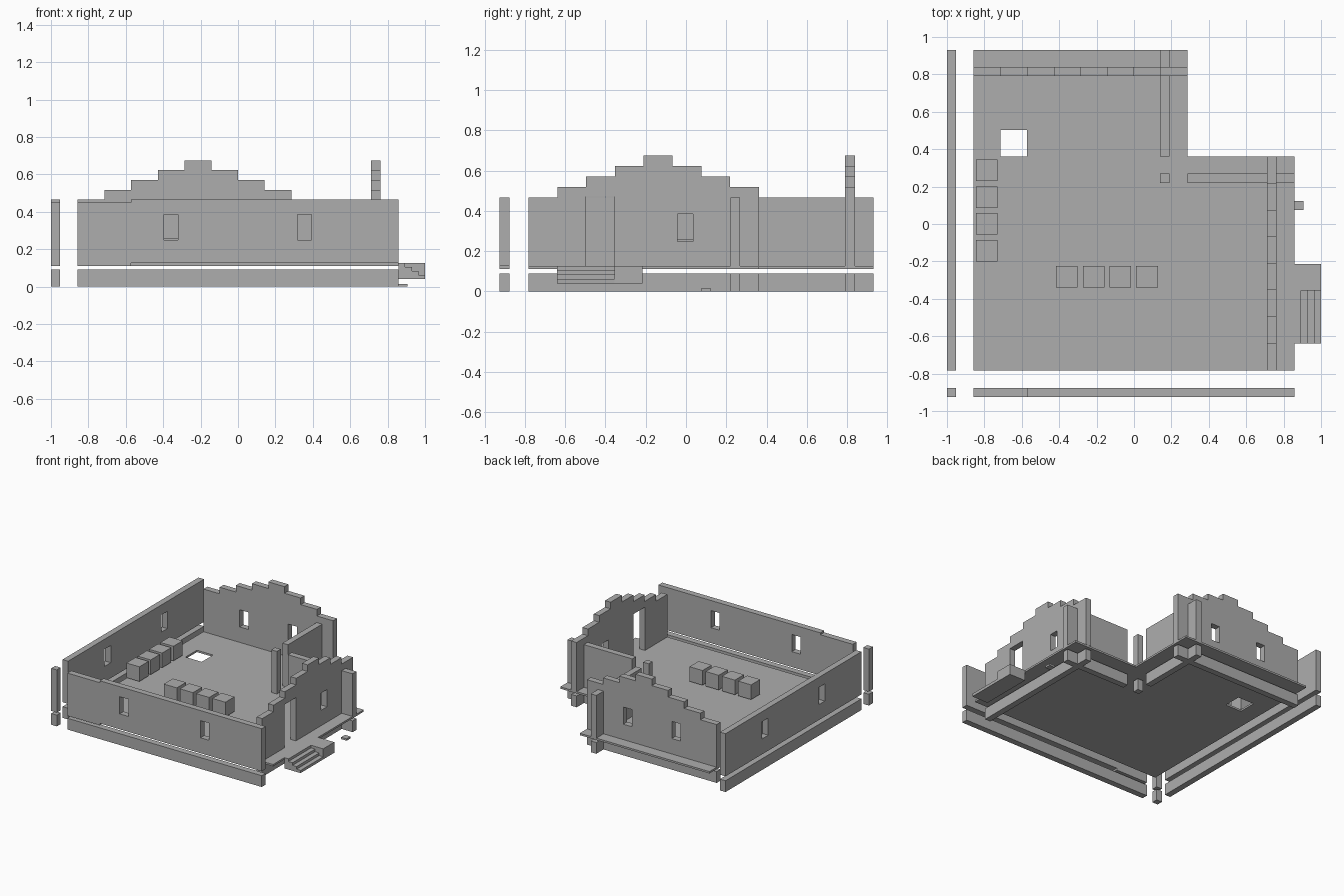
import bpy
import bmesh
from mathutils import Matrix, Vector

cube = bpy.data.objects.get("Cube")
if cube:
    bpy.data.objects.remove(cube, do_unlink=True)

GREY = (0.42, 0.42, 0.42, 1.0)
mat = bpy.data.materials.new("plain_grey")
mat.use_nodes = True
mat.diffuse_color = GREY
mat.node_tree.nodes["Principled BSDF"].inputs["Base Color"].default_value = GREY

X, Y, Z = Vector((1, 0, 0)), Vector((0, 1, 0)), Vector((0, 0, 1))
STEP = 0.143       # building module
T = 0.049          # wall thickness
BASE_TOP = 0.09
FLOOR = 0.11       # underside of floor
DECK = 0.125       # top of floor
TOP = 0.465        # wall height
RISE = 0.0525      # gable step height


def rect(u0, u1, v0, v1):
    return [(u0, v0), (u1, v0), (u1, v1), (u0, v1)]


def slab(name, outline, low, high, along, holes=()):
    """Extrude a flat outline with holes between low and high on one axis."""
    curve = bpy.data.curves.new(name, "CURVE")
    curve.dimensions = "2D"
    curve.fill_mode = "BOTH"
    curve.extrude = (high - low) / 2
    for loop in [outline, *holes]:
        spline = curve.splines.new("POLY")
        spline.points.add(len(loop) - 1)
        for point, (u, v) in zip(spline.points, loop):
            point.co = (u, v, 0, 1)
        spline.use_cyclic_u = True
    temp = bpy.data.objects.new(name + "_outline", curve)
    bpy.context.collection.objects.link(temp)
    bpy.context.view_layer.update()
    graph = bpy.context.evaluated_depsgraph_get()
    mesh = bpy.data.meshes.new_from_object(temp.evaluated_get(graph))
    bpy.data.objects.remove(temp, do_unlink=True)
    bpy.data.curves.remove(curve)

    # Stand the outline up in its own plane and weld the caps to the sides
    u, v, w = {"x": (Y, Z, X), "y": (X, Z, -Y), "z": (X, Y, Z)}[along]
    turn = Matrix((u, v, w)).transposed().to_4x4()
    shift = {"x": X, "y": Y, "z": Z}[along] * (low + high) / 2
    bm = bmesh.new()
    bm.from_mesh(mesh)
    bm.transform(Matrix.Translation(shift) @ turn)
    bmesh.ops.remove_doubles(bm, verts=bm.verts, dist=0.0001)
    bmesh.ops.recalc_face_normals(bm, faces=bm.faces)
    bm.to_mesh(mesh)
    bm.free()
    for face in mesh.polygons:
        face.use_smooth = False
    mesh.name = name
    mesh.materials.clear()
    mesh.materials.append(mat)
    obj = bpy.data.objects.new(name, mesh)
    bpy.context.collection.objects.link(obj)
    return obj


def box(name, x0, x1, y0, y1, z0, z1):
    return slab(name, rect(x0, x1, y0, y1), z0, z1, "z")


def window(centre):
    return rect(centre - 0.038, centre + 0.038, 0.248, 0.385)


def gable(start):
    """Stepped outline of eight modules, tallest at the fifth."""
    points = [(start, DECK)]
    for i, level in enumerate([0, 1, 2, 3, 4, 3, 2, 1]):
        z = TOP + level * RISE
        points += [(start + i * STEP, z), (start + (i + 1) * STEP, z)]
    return points + [(start + 8 * STEP, DECK)]


# Floor with corner notch and hatch
LEFT, RIGHT, FRONT, BACK = -0.858, 0.857, -0.782, 0.93
floor_plan = [(LEFT, FRONT), (RIGHT, FRONT), (RIGHT, 0.36),
              (0.286, 0.36), (0.286, BACK), (LEFT, BACK)]
slab("floor", floor_plan, FLOOR, DECK, "z", [rect(-0.715, -0.572, 0.36, 0.503)])

# Long detached walls
drop = DECK - FLOOR
front_outline = [(LEFT, FLOOR), (-0.572, FLOOR), (-0.572, DECK), (RIGHT, DECK),
                 (RIGHT, TOP), (-0.572, TOP), (-0.572, TOP - drop), (LEFT, TOP - drop)]
slab("front_wall", front_outline, -0.925, -0.925 + T, "y",
     [window(-0.358), window(0.355)])
slab("side_wall", rect(FRONT, BACK, DECK, TOP), -1, -1 + T, "x",
     [window(-0.283), window(0.43)])
box("corner_post", -1, -1 + T, -0.925, -0.925 + T, FLOOR, TOP - drop)

# Stepped gable walls
slab("back_gable", gable(LEFT), 0.79, 0.79 + T, "y", [window(-0.5), window(-0.072)])
door_outline = gable(FRONT)
door_outline += [(-0.357, DECK), (-0.357, 0.47), (-0.5, 0.47), (-0.5, DECK)]
slab("entrance_gable", door_outline, 0.712, 0.712 + T, "x", [window(-0.003)])

# Walls around the notch
NX, NY = 0.14, 0.22
box("notch_wall_long", NX, NX + T, 0.36, BACK, DECK, TOP)
box("notch_wall_short", 0.286, RIGHT, NY, NY + T, DECK, TOP)
box("notch_post", NX, NX + T, NY, NY + T, DECK, TOP)

# Foundation beams repeat the wall plan
beams = {
    "front_beam": (LEFT, RIGHT, -0.925, -0.925 + T),
    "side_beam": (-1, -1 + T, FRONT, BACK),
    "corner_footing": (-1, -1 + T, -0.925, -0.925 + T),
    "back_beam": (LEFT, 0.286, 0.79, 0.79 + T),
    "entrance_beam": (0.712, 0.712 + T, FRONT, 0.36),
    "notch_beam_long": (NX, NX + T, 0.36, BACK),
    "notch_beam_short": (0.286, RIGHT, NY, NY + T),
    "notch_footing": (NX, NX + T, NY, NY + T),
}
for name, plan in beams.items():
    box(name, *plan, 0, BASE_TOP)

# Entrance stairs, landing and small pad
stairs = [(RIGHT, 0.04)]
for i in range(4):
    z = DECK - i * 0.021
    stairs += [(RIGHT + i * 0.036, z), (RIGHT + (i + 1) * 0.036, z)]
stairs.append((1, 0.04))
slab("stairs", stairs, -0.64, -0.355, "y")
box("landing", RIGHT, 1, -0.355, -0.215, 0.04, DECK)
box("pad", RIGHT, RIGHT + T, 0.075, 0.124, 0, 0.015)

# Two rows of crates
SIDE = 0.115
for i in range(4):
    x = -0.417 + i * STEP
    y = -0.2 + i * STEP
    box(f"front_crate_{i + 1}", x, x + SIDE, -0.34, -0.34 + SIDE, 0.14, 0.257)
    box(f"side_crate_{i + 1}", -0.845, -0.845 + SIDE, y, y + SIDE, 0.14, 0.257)
